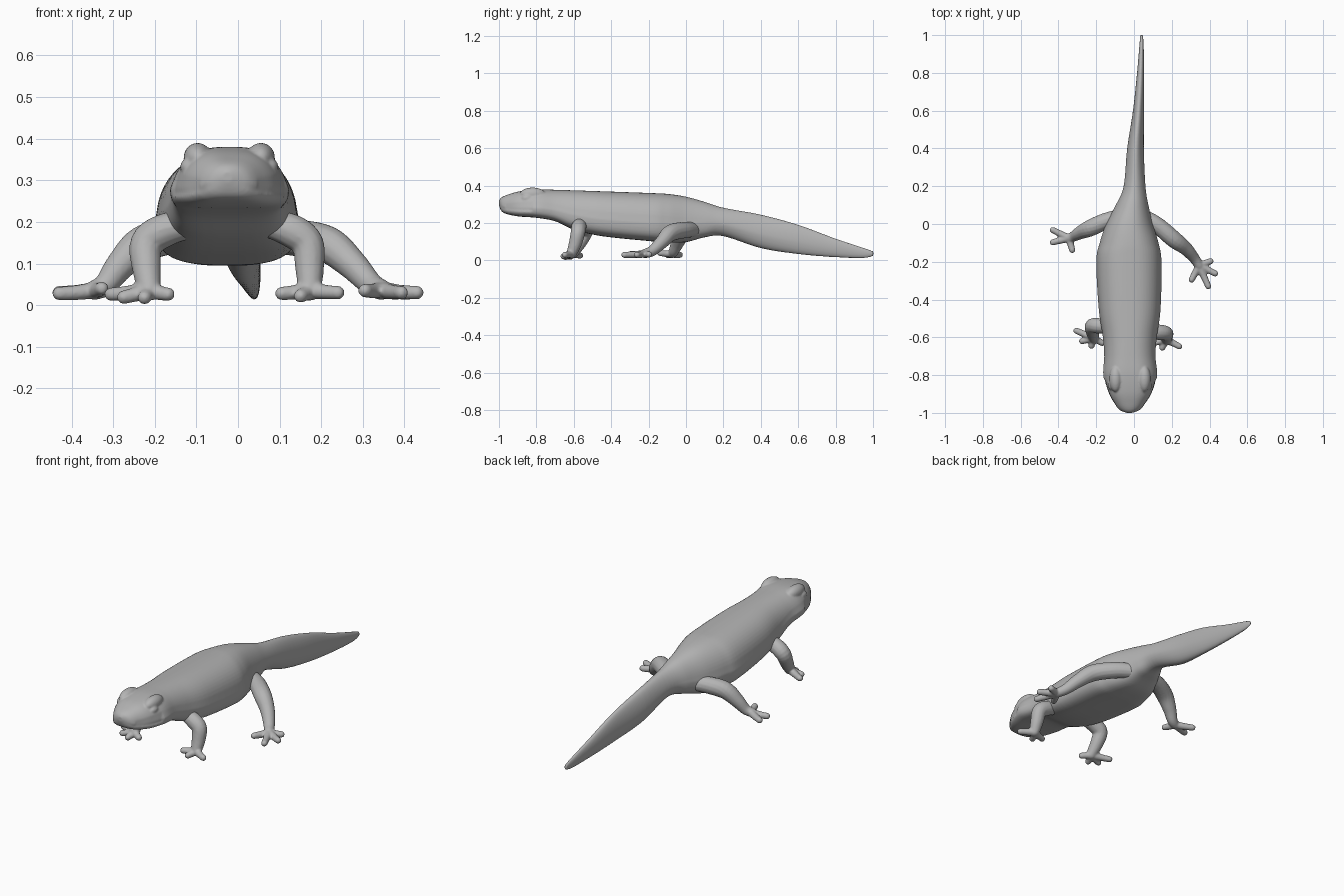
import bpy, bmesh, math
from mathutils import Vector

cube = bpy.data.objects.get("Cube")
if cube:
    bpy.data.objects.remove(cube, do_unlink=True)

skin = bpy.data.materials.new("grey_skin")
skin.use_nodes = True
GREY = (0.46, 0.46, 0.46, 1)
skin.diffuse_color = GREY
skin.node_tree.nodes["Principled BSDF"].inputs["Base Color"].default_value = GREY


def spline(rows, steps):
    """Smooth interpolation through rows of equal length."""
    out = []
    for i in range(len(rows) - 1):
        a, b = rows[max(i - 1, 0)], rows[i]
        c, d = rows[i + 1], rows[min(i + 2, len(rows) - 1)]
        for s in range(steps):
            t = s / steps
            out.append([0.5 * (2 * q + (r - p) * t + (2 * p - 5 * q + 4 * r - w) * t ** 2
                        + (3 * q - p - 3 * r + w) * t ** 3)
                        for p, q, r, w in zip(a, b, c, d)])
    return out + [list(rows[-1])]


def loft(bm, rings):
    loops = [[bm.verts.new(p) for p in ring] for ring in rings]
    faces = []
    for a, b in zip(loops, loops[1:]):
        for i in range(len(a)):
            j = (i + 1) % len(a)
            faces.append(bm.faces.new((a[i], a[j], b[j], b[i])))
    faces.append(bm.faces.new(loops[0][::-1]))
    faces.append(bm.faces.new(loops[-1]))
    bmesh.ops.recalc_face_normals(bm, faces=faces)


def finish(bm, name, voxel, passes):
    """Make the object and fuse its overlapping pieces into one smooth skin."""
    mesh = bpy.data.meshes.new(name)
    bm.to_mesh(mesh)
    bm.free()
    mesh.materials.append(skin)
    ob = bpy.data.objects.new(name, mesh)
    bpy.context.collection.objects.link(ob)
    remesh = ob.modifiers.new("fuse", 'REMESH')
    remesh.mode = 'VOXEL'
    remesh.voxel_size = voxel
    remesh.use_smooth_shade = True
    soft = ob.modifiers.new("soften", 'SMOOTH')
    soft.factor = .5
    soft.iterations = passes


# Head, trunk and tail: y, centre x, half width, bottom, top, upper taper, squareness
STATIONS = [
    (-1.0, -.025, .014, .295, .322, .1, 2), (-.985, -.023, .053, .262, .338, .15, 2.3),
    (-.95, -.022, .084, .246, .353, .2, 2.8), (-.89, -.02, .119, .235, .37, .25, 3.2),
    (-.8, -.02, .143, .228, .38, .28, 3.2), (-.7, -.022, .136, .21, .378, .24, 2.7),
    (-.6, -.022, .143, .165, .375, .18, 2.5), (-.45, -.023, .164, .13, .37, .15, 2.5),
    (-.2, -.027, .173, .104, .361, .15, 2.5), (-.1, -.026, .156, .096, .356, .15, 2.4),
    (0, -.024, .124, .098, .341, .18, 2.4), (.1, -.01, .087, .124, .313, .2, 2.3),
    (.2, .003, .059, .13, .282, .15, 2), (.4, .008, .045, .066, .245, .15, 2),
    (.6, .024, .03, .034, .191, .1, 2), (.8, .035, .019, .017, .117, 0, 2),
    (.95, .04, .011, .013, .068, 0, 2), (1.002, .04, .007, .024, .05, 0, 2)]
N = 48
rings = []
for y, xc, w, zb, zt, taper, n in spline(STATIONS, 6):
    ring = []
    for k in range(N):
        ang = 2 * math.pi * (k + .5) / N
        c, s = math.cos(ang), math.sin(ang)
        # belly and jaw are squarer than the back
        power = n if s > 0 else min(2 + (n - 2) * 4, 4.6)
        u = math.copysign(abs(c) ** (2 / power), c)
        v = math.copysign(abs(s) ** (2 / power), s)
        wide = 1 - taper * max(v + .2, 0)
        # mouth groove along the jaw
        if y < -.83 and -.6 < v < -.3:
            wide *= .955
        ring.append((xc + w * u * wide, y, (zb + zt) / 2 + (zt - zb) / 2 * v))
    rings.append(ring)
body = bmesh.new()
loft(body, rings)


def ball(bm, centre, size):
    made = bmesh.ops.create_uvsphere(bm, u_segments=24, v_segments=14, radius=1)
    for v in made["verts"]:
        v.co = Vector(centre) + v.co * Vector(size)


# Low brow ridges and eyes, set into the head
for side in (1, -1):
    ball(body, (-.021 + side * .076, -.82, .354), (.034, .07, .036))
    ball(body, (-.021 + side * .1, -.85, .332), (.018, .03, .02))
finish(body, "body_and_tail", .005, 4)


def limb(bm, points, sides=14):
    """Tapered tube with rounded ends; points are x, y, z, radius."""
    path = spline(points, 5)
    cos = [Vector(p[:3]) for p in path]
    rings = []
    for i, co in enumerate(cos):
        r = path[i][3]
        d = (cos[min(i + 1, len(cos) - 1)] - cos[max(i - 1, 0)]).normalized()
        a = d.cross(Vector((.3, 1, .2))).normalized()
        b = d.cross(a)
        slices = [0]
        if i == 0:
            slices = [-.95, -.7, -.35, 0]
        elif i == len(cos) - 1:
            slices = [0, .35, .7, .95]
        for t in slices:
            q = r * math.sqrt(1 - t * t)
            rings.append([co + d * r * t + (a * math.cos(h) + b * math.sin(h)) * q
                          for h in (2 * math.pi * k / sides for k in range(sides))])
    loft(bm, rings)


def leg(name, path, toes, toe_radius=.0165):
    bm = bmesh.new()
    limb(bm, path)
    x, y, z, r = path[-1]
    for tx, ty, tz in toes:
        limb(bm, [(x, y, z, r * .85),
                  ((x + tx) / 2, (y + ty) / 2, (z + tz) / 2 - .002, toe_radius * 1.1),
                  (tx, ty, tz, toe_radius)])
    finish(bm, name, .005, 4)


leg("front_right_leg",
    [(-.12, -.545, .195, .035), (-.18, -.54, .178, .041), (-.22, -.54, .148, .04),
     (-.22, -.57, .09, .035), (-.213, -.605, .038, .028)],
    [(-.305, -.565, .026), (-.275, -.62, .019), (-.225, -.645, .018), (-.168, -.63, .026)])
leg("front_left_leg",
    [(.08, -.565, .195, .035), (.13, -.573, .178, .041), (.167, -.578, .148, .039),
     (.172, -.592, .09, .035), (.172, -.612, .038, .028)],
    [(.24, -.648, .03), (.15, -.655, .022), (.105, -.63, .028)])
leg("hind_right_leg",
    [(-.07, .04, .17, .04), (-.15, .015, .168, .044), (-.228, -.02, .147, .045),
     (-.283, -.045, .095, .036), (-.318, -.065, .05, .028), (-.345, -.075, .036, .024)],
    [(-.43, -.032, .03), (-.43, -.097, .028), (-.327, -.138, .04)])
leg("hind_left_leg",
    [(.05, .04, .165, .04), (.125, -.008, .163, .044), (.212, -.082, .147, .045),
     (.272, -.128, .1, .037), (.318, -.18, .052, .029), (.345, -.22, .037, .025)],
    [(.405, -.197, .032), (.43, -.262, .03), (.393, -.33, .03), (.305, -.295, .035)])
